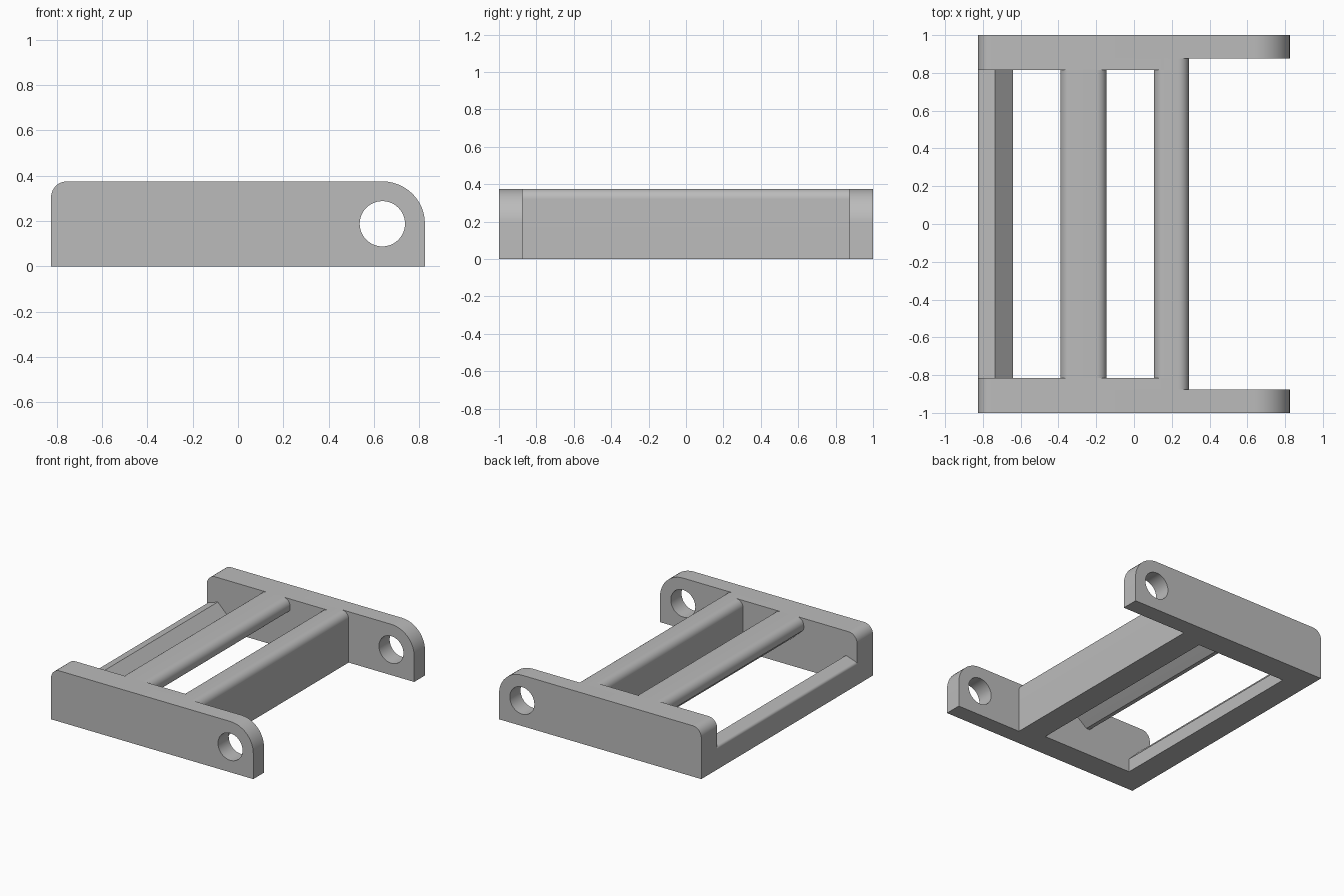
import bpy
import math
from mathutils import Vector

cube = bpy.data.objects.get("Cube")
if cube:
    bpy.data.objects.remove(cube, do_unlink=True)

grey = bpy.data.materials.new("plain grey")
grey.use_nodes = True
COLOUR = (0.5, 0.5, 0.5, 1)
grey.diffuse_color = COLOUR
grey.node_tree.nodes["Principled BSDF"].inputs["Base Color"].default_value = COLOUR

LEFT, RIGHT, TOP = -0.825, 0.825, 0.375


def rounded(corners, steps=12):
    """Outline from (x, z, radius) corners, each filleted by an arc."""
    out = []
    for i, (x, z, r) in enumerate(corners):
        p = Vector((x, z))
        if r == 0:
            out.append(p)
            continue
        a = (Vector(corners[i - 1][:2]) - p).normalized()
        b = (Vector(corners[(i + 1) % len(corners)][:2]) - p).normalized()
        half = a.angle(b) / 2
        centre = p + (a + b).normalized() * (r / math.sin(half))
        start = p + a * (r / math.tan(half)) - centre
        end = p + b * (r / math.tan(half)) - centre
        sweep = start.angle(end)
        for k in range(steps + 1):
            t = k / steps
            out.append(centre + (start * math.sin((1 - t) * sweep)
                                 + end * math.sin(t * sweep)) / math.sin(sweep))
    return out


def circle(x, z, r, n=48):
    return [Vector((x + r * math.cos(i * math.tau / n), z + r * math.sin(i * math.tau / n)))
            for i in range(n)]


def extrude(name, outlines, y0, y1):
    """Extrude side outlines along y; inner outlines become holes."""
    curve = bpy.data.curves.new(name, 'CURVE')
    curve.dimensions = '2D'
    curve.fill_mode = 'BOTH'
    curve.extrude = abs(y1 - y0) / 2
    for pts in outlines:
        spline = curve.splines.new('POLY')
        spline.points.add(len(pts) - 1)
        for sp, p in zip(spline.points, pts):
            sp.co = (p.x, p.y, 0, 1)
        spline.use_cyclic_u = True
    obj = bpy.data.objects.new(name, curve)
    bpy.context.collection.objects.link(obj)
    obj.location.y = (y0 + y1) / 2
    obj.rotation_euler.x = math.pi / 2
    bpy.ops.object.select_all(action='DESELECT')
    obj.select_set(True)
    bpy.context.view_layer.objects.active = obj
    bpy.ops.object.convert(target='MESH')
    obj = bpy.context.object
    obj.data.materials.clear()
    obj.data.materials.append(grey)
    bpy.ops.object.shade_smooth_by_angle(angle=math.radians(30))
    return obj


# Side plates with pivot holes, thickened on the inside
plate = rounded([(LEFT, 0, 0), (RIGHT, 0, 0), (RIGHT, TOP, 0.187), (LEFT, TOP, 0.07)])
hole = circle(0.637, 0.188, 0.1)
spacer = rounded([(LEFT, 0, 0), (0.2, 0, 0), (0.2, TOP, 0), (LEFT, TOP, 0.07)])
for side, s in (("front", -1), ("back", 1)):
    extrude(side + "_plate", [plate, hole], s * 0.875, s)
    extrude(side + "_spacer", [spacer], s * 0.815, s * 0.875)

# Full-height cross bar
tall = rounded([(0.105, 0, 0), (0.29, 0, 0), (0.29, TOP, 0.055), (0.105, TOP, 0.055)])
extrude("tall_bar", [tall], -0.875, 0.875)

# Raised middle bar with a tapered underside
middle = rounded([(-0.29, 0.2, 0), (-0.26, 0.2, 0), (-0.145, 0.29, 0.03),
                  (-0.145, TOP, 0.055), (-0.39, TOP, 0.055), (-0.39, 0.29, 0.03)])
extrude("middle_bar", [middle], -0.82, 0.82)

# Low end bar with a sloping top
low = rounded([(LEFT, 0, 0), (-0.64, 0, 0), (-0.64, 0.1, 0),
               (-0.735, 0.195, 0), (LEFT, 0.165, 0.02)])
extrude("low_bar", [low], -0.82, 0.82)
